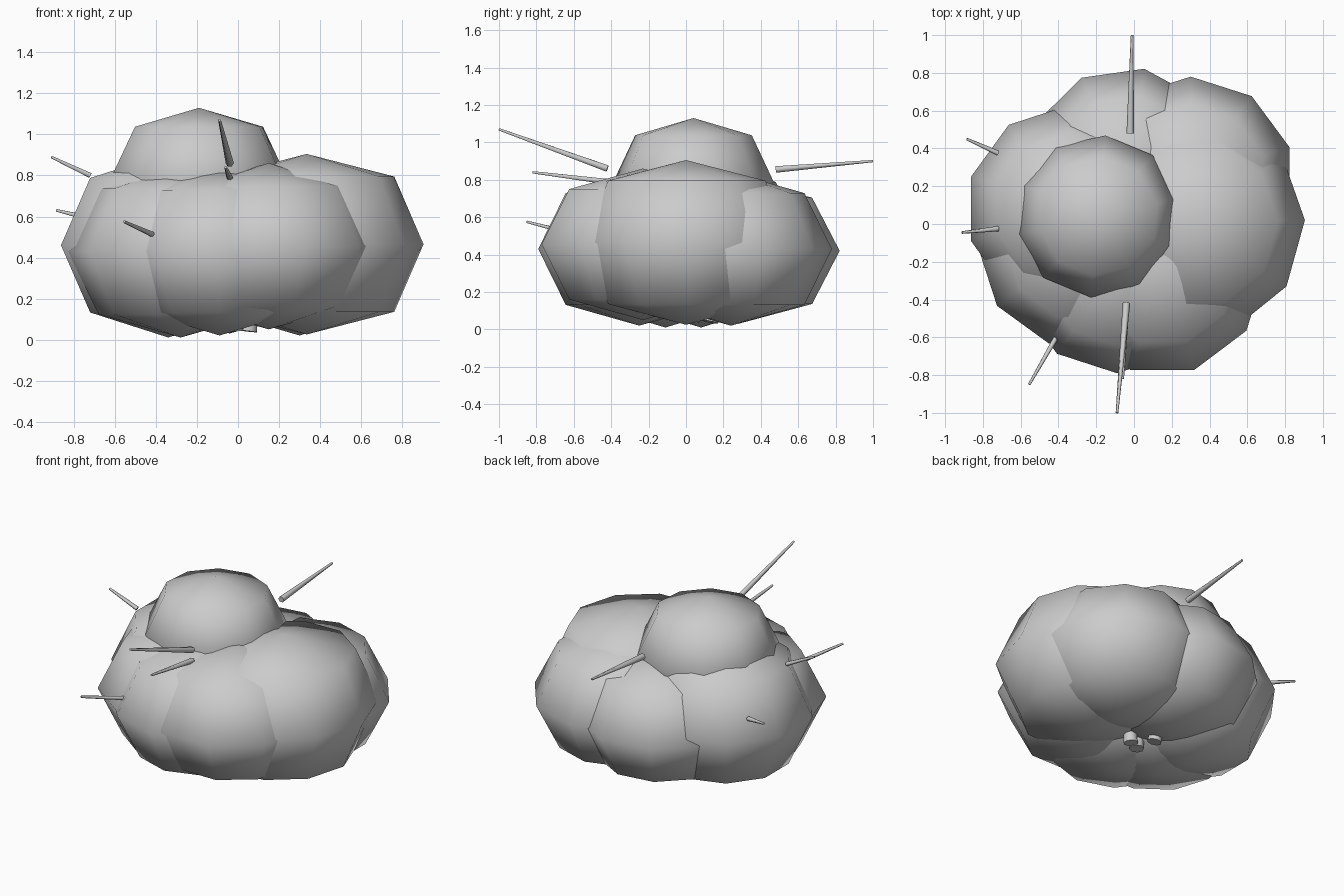
import bpy
from math import sin, cos, pi, radians
from mathutils import Vector

if "Cube" in bpy.data.objects:
    bpy.data.objects.remove(bpy.data.objects["Cube"])


def finish(name, verts, faces, angle):
    mesh = bpy.data.meshes.new(name)
    mesh.from_pydata(verts, [], faces)
    mesh.update()
    ob = bpy.data.objects.new(name, mesh)
    bpy.context.collection.objects.link(ob)
    bpy.ops.object.select_all(action='DESELECT')
    ob.select_set(True)
    bpy.context.view_layer.objects.active = ob
    bpy.ops.object.shade_smooth_by_angle(angle=radians(angle))
    return ob


def clump(name, c, r, turn, k=1.03, n=10):
    # low-poly ellipsoid: two poles and three rings; k fills out the mid rings
    verts = [(c[0], c[1], c[2] - r[2])]
    for lat, f in ((-pi / 4, k), (0, 1), (pi / 4, k)):
        for i in range(n):
            a = radians(turn) + 2 * pi * i / n
            verts.append((c[0] + r[0] * f * cos(lat) * cos(a),
                          c[1] + r[1] * f * cos(lat) * sin(a),
                          c[2] + r[2] * f * sin(lat)))
    verts.append((c[0], c[1], c[2] + r[2]))
    top = len(verts) - 1
    faces = []
    for i in range(n):
        j = (i + 1) % n
        faces.append((0, 1 + j, 1 + i))
        for m in (0, 1):
            a, b = 1 + m * n, 1 + (m + 1) * n
            faces.append((a + i, a + j, b + j, b + i))
        faces.append((1 + 2 * n + i, 1 + 2 * n + j, top))
    return finish(name, verts, faces, 60)


def stick(name, base, tip, r0, r1, n=6):
    # tapered round rod between two points
    base, tip = Vector(base), Vector(tip)
    q = (tip - base).to_track_quat('Z', 'Y')
    verts = []
    for p, r in ((base, r0), (tip, r1)):
        for i in range(n):
            a = 2 * pi * i / n
            verts.append(p + q @ Vector((r * cos(a), r * sin(a), 0)))
    faces = [(i, (i + 1) % n, n + (i + 1) % n, n + i) for i in range(n)]
    faces += [tuple(reversed(range(n))), tuple(range(n, 2 * n))]
    return finish(name, verts, faces, 60)


# leaf clumps: centre, radii, turn about z, mid ring fullness
clump("crown_clump", (-0.19, 0.04, 0.79), (0.44, 0.43, 0.34), 13)
clump("right_clump", (0.335, 0.0, 0.465), (0.57, 0.59, 0.44), 2, 1.06)
clump("left_clump", (-0.34, 0.08, 0.46), (0.55, 0.55, 0.45), 18)
clump("front_right_clump", (0.15, -0.23, 0.455), (0.55, 0.57, 0.405), 0)
clump("front_clump", (-0.09, -0.25, 0.43), (0.54, 0.54, 0.41), 18)
clump("front_left_clump", (-0.28, -0.11, 0.43), (0.55, 0.55, 0.42), 0)
clump("back_right_clump", (0.30, 0.24, 0.43), (0.55, 0.54, 0.41), 18)
clump("back_clump", (-0.04, 0.28, 0.42), (0.54, 0.55, 0.39), 8)

# bare twigs poking out: base, tip, base radius
twigs = [
    ((-0.02, 0.48, 0.855), (-0.01, 1.0, 0.90), 0.02),
    ((-0.04, -0.42, 0.86), (-0.09, -1.0, 1.07), 0.02),
    ((-0.04, -0.42, 0.79), (-0.06, -0.82, 0.84), 0.017),
    ((-0.40, -0.58, 0.505), (-0.555, -0.85, 0.575), 0.014),
    ((-0.72, -0.025, 0.80), (-0.91, -0.045, 0.89), 0.014),
    ((-0.72, 0.375, 0.59), (-0.885, 0.45, 0.63), 0.014),
]
for i, (b, t, r) in enumerate(twigs):
    stick("twig_%d" % (i + 1), b, t, r, 0.007)

# short stems tucked in the hollow underneath
for i, (x, y) in enumerate([(0.05, 0.03), (-0.02, 0.0), (-0.05, 0.13)]):
    stick("stem_%d" % (i + 1), (x, y, 0.04), (x * 1.8, y * 1.5, 0.4), 0.045, 0.03, 8)
